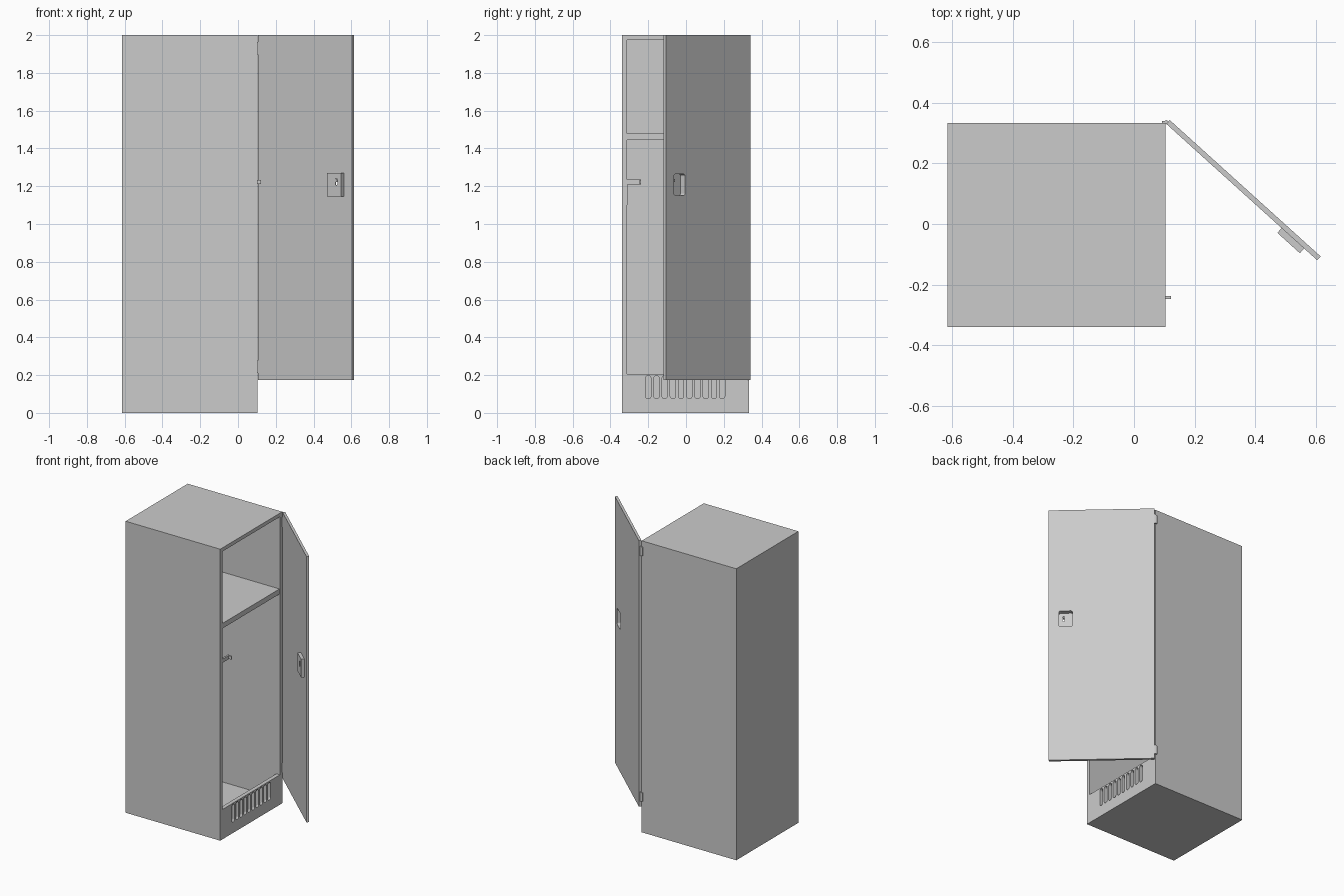
import bpy
import bmesh
from math import cos, sin, pi, radians
from mathutils import Matrix, Vector

cube = bpy.data.objects.get("Cube")
if cube:
    bpy.data.objects.remove(cube, do_unlink=True)

grey = bpy.data.materials.new("light grey metal")
grey.use_nodes = True
COLOUR = (0.6, 0.6, 0.6, 1)
grey.diffuse_color = COLOUR
grey.node_tree.nodes["Principled BSDF"].inputs["Base Color"].default_value = COLOUR


def add_box(bm, low, high):
    low, high = Vector(low), Vector(high)
    size = Matrix.Diagonal((*(high - low), 1))
    bmesh.ops.create_cube(bm, size=1, matrix=Matrix.Translation((low + high) / 2) @ size)


def add_rounded(bm, low, high, radius, axis, steps=6):
    """Rounded rectangle in the vertical plane, extruded along axis (0 = x, 1 = y)."""
    across = 1 - axis
    cu, cz = (low[across] + high[across]) / 2, (low[2] + high[2]) / 2
    hu, hz = (high[across] - low[across]) / 2 - radius, (high[2] - low[2]) / 2 - radius
    verts = []
    for corner, (su, sz) in enumerate([(1, 1), (-1, 1), (-1, -1), (1, -1)]):
        for i in range(steps + 1):
            a = (corner + i / steps) * pi / 2
            p = [0, 0, cz + sz * hz + radius * sin(a)]
            p[axis] = low[axis]
            p[across] = cu + su * hu + radius * cos(a)
            verts.append(bm.verts.new(p))
    face = bm.faces.new(verts)
    out = bmesh.ops.extrude_face_region(bm, geom=[face])["geom"]
    shift = Vector((0, 0, 0))
    shift[axis] = high[axis] - low[axis]
    bmesh.ops.translate(bm, vec=shift, verts=[v for v in out if isinstance(v, bmesh.types.BMVert)])


def make(name, bm):
    bmesh.ops.remove_doubles(bm, verts=bm.verts, dist=1e-5)
    bmesh.ops.recalc_face_normals(bm, faces=bm.faces)
    mesh = bpy.data.meshes.new(name)
    bm.to_mesh(mesh)
    bm.free()
    mesh.materials.append(grey)
    obj = bpy.data.objects.new(name, mesh)
    bpy.context.collection.objects.link(obj)
    return obj


def box(name, low, high):
    bm = bmesh.new()
    add_box(bm, low, high)
    return make(name, bm)


def combine(obj, tool, operation):
    mod = obj.modifiers.new(operation, "BOOLEAN")
    mod.operation, mod.solver, mod.object = operation, "EXACT", tool
    tool.hide_render = True
    bpy.context.view_layer.objects.active = obj
    bpy.ops.object.modifier_apply(modifier=mod.name)
    bpy.data.objects.remove(tool, do_unlink=True)


# Cabinet shell, hollow and open on the +x side
X0, X1, Y0, Y1 = -0.615, 0.103, -0.34, 0.333
WALL = 0.027
cabinet = box("cabinet", (X0, Y0, 0), (X1, Y1, 2))
inner_x = X1 - WALL
combine(cabinet, box("cavity", (X0 + WALL, Y0 + WALL, 0.04), (inner_x, Y1 - WALL, 1.975)), "DIFFERENCE")
combine(cabinet, box("opening", (inner_x - 0.05, Y0 + WALL, 0.205), (X1 + 0.1, Y1 - WALL, 1.975)), "DIFFERENCE")

# Row of ventilation slots through the base panel
bm = bmesh.new()
for i in range(10):
    y = -0.2 + i * 0.0435
    add_rounded(bm, (inner_x - 0.03, y - 0.014, 0.075), (X1 + 0.03, y + 0.014, 0.197), 0.0139, 0)
combine(cabinet, make("vent_cutter", bm), "DIFFERENCE")

# Shelf
box("shelf", (X0 + WALL, Y0 + WALL, 1.445), (X1 - 0.002, Y1 - WALL, 1.48))

# Catch on the frame: mounting strip, arm and projecting tongue
bm = bmesh.new()
add_box(bm, (0.085, Y0 + WALL, 1.1), (0.1, Y0 + WALL + 0.004, 1.235))
add_box(bm, (0.09, Y0 + WALL, 1.21), (0.102, -0.237, 1.235))
add_box(bm, (0.09, -0.247, 1.212), (0.122, -0.237, 1.233))
make("catch", bm)

# Door in its own frame: x along its width, +y its outer face
WIDTH, HALF = 0.67, 0.0085
door = box("door", (0, -HALF, 0.175), (WIDTH, HALF, 2))
combine(door, box("lock_box", (0.512, -0.0295, 1.145), (0.612, 0, 1.27)), "UNION")
bm = bmesh.new()
add_rounded(bm, (0.518, -0.023, 1.151), (0.606, 0.03, 1.264), 0.012, 1)
combine(door, make("recess_cutter", bm), "DIFFERENCE")
bm = bmesh.new()
add_rounded(bm, (0.57, -0.05, 1.205), (0.584, 0, 1.24), 0.005, 1)
combine(door, make("slot_cutter", bm), "DIFFERENCE")
bm = bmesh.new()
add_box(bm, (0.572, -0.0285, 1.222), (0.582, -0.013, 1.238))
latch = make("lock_latch", bm)
for obj in (door, latch):
    obj.location = (0.112, 0.336, 0)
    obj.rotation_euler.z = radians(-42.1)

# Hinges: barrel with a leaf against the back corner
for name, z in (("lower_hinge", 0.245), ("upper_hinge", 1.93)):
    bm = bmesh.new()
    bmesh.ops.create_cone(bm, cap_ends=True, segments=12, radius1=0.006, radius2=0.006,
                          depth=0.065, matrix=Matrix.Translation((0.106, 0.336, z)))
    add_box(bm, (0.092, Y1 - 0.002, z - 0.03), (0.106, 0.34, z + 0.03))
    make(name, bm)
